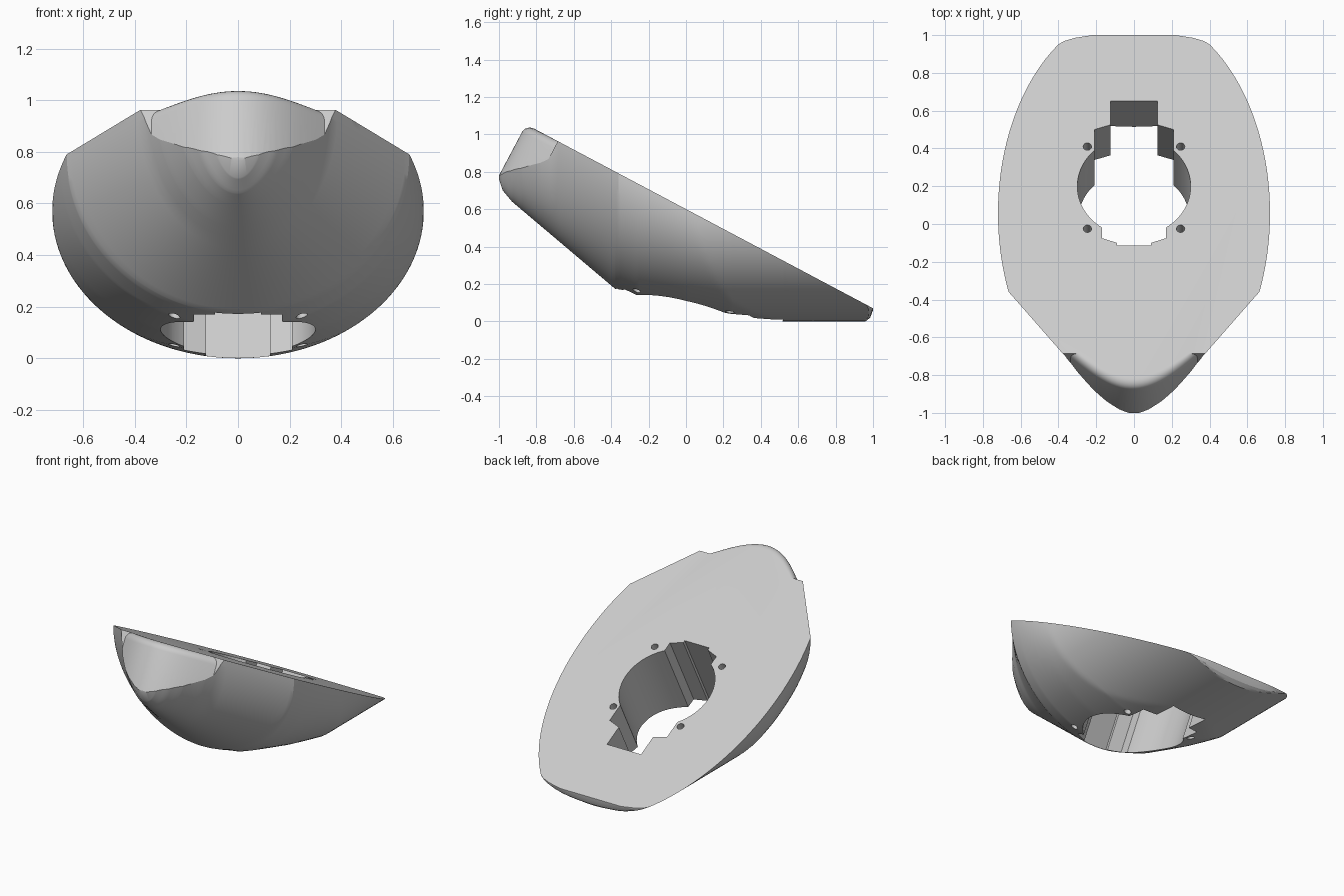
import bpy, bmesh, math
from mathutils import Matrix

cube = bpy.data.objects.get("Cube")
if cube:
    bpy.data.objects.remove(cube)

SLOPE = 0.53
TILT = math.atan(SLOPE)
RX, RZ = 0.72, 0.57          # elliptical body, axis along y
# frame lying on the sloped top face
FRAME = Matrix.Translation((0, 0, 0.07 + SLOPE)) @ Matrix.Rotation(-TILT, 4, 'X')

KEEL = [(-1, .76), (-.98, .7), (-.93, .64), (-.38, .175), (-.26, .12),
        (0, .06), (.24, .02), (.52, 0), (.96, 0), (.985, .02), (1, .06)]
BOW = [(-1, .09), (-.98, .13), (-.94, .19), (-.88, .25), (-.78, .32), (-.7, .365), (-.36, .663)]
STERN = [(.95, .405), (.97, .365), (.985, .315), (1, .22)]


def interp(table, y):
    for (a, va), (b, vb) in zip(table, table[1:]):
        if y <= b:
            return va + (vb - va) * (y - a) / (b - a)
    return table[-1][1]


def rim_z(y):
    return 0.07 + SLOPE * (1 - y)


def half_width(y):
    if y < -.36:
        return interp(BOW, y)
    if y > .95:
        return interp(STERN, y)
    return RX * math.sqrt(1 - ((rim_z(y) - RZ) / RZ) ** 2)


def new_object(name, bm):
    bm.normal_update()
    mesh = bpy.data.meshes.new(name)
    bm.to_mesh(mesh)
    bm.free()
    ob = bpy.data.objects.new(name, mesh)
    bpy.context.collection.objects.link(ob)
    return ob


def skin(bm, loops):
    """Close a stack of counter-clockwise loops, first to last, into a solid."""
    rings = [[bm.verts.new(p) for p in loop] for loop in loops]
    n = len(rings[0])
    for a, b in zip(rings, rings[1:]):
        for i in range(n):
            j = (i + 1) % n
            bm.faces.new((a[i], a[j], b[j], b[i]))
    bm.faces.new(rings[0][::-1])
    bm.faces.new(rings[-1])


def layer(outline, z):
    return [(x, y / math.cos(TILT), z) for x, y in outline]


def boolean(ob, cutter, operation):
    mod = ob.modifiers.new(operation, 'BOOLEAN')
    mod.operation, mod.solver, mod.object = operation, 'EXACT', cutter
    bpy.context.view_layer.objects.active = ob
    bpy.ops.object.modifier_apply(modifier=mod.name)
    bpy.data.objects.remove(cutter)


# hull: half-elliptic sections lofted from stern to bow
stations = sorted({round(-1 + i / 40, 4) for i in range(81)}
                  | {y for y, _ in KEEL + BOW + STERN}, reverse=True)
SEG = 72
sections = []
for y in stations:
    w, top, keel = half_width(y), rim_z(y), interp(KEEL, y)
    loop = []
    for i in range(SEG + 1):
        x = w * math.sin(math.pi * (i / SEG - .5))
        bowl = top - (top - keel) * math.sqrt(max(0, 1 - (x / w) ** 2))
        barrel = RZ - RZ * math.sqrt(max(0, 1 - (x / RX) ** 2))
        loop.append((x, y, min(top, max(bowl, barrel))))
    sections.append(loop + [(w, y, top + .15), (-w, y, top + .15)])
bm = bmesh.new()
skin(bm, sections)
hull = new_object("sloped_hull", bm)


# trim: flat sloped top, shoulders and rounded nose
def trim_outline(inset):
    w, depth = .335 - inset, .17 - inset
    nose = []
    for i in range(29):
        x = -w + 2 * w * i / 28
        nose.append((x, -.685 - depth * math.cos(math.pi * x / (2 * w))))
    return [(-1, -.685)] + nose + [(1, -.685), (1, 1.5), (-1, 1.5)]


ROUND = .045
loops = [layer(trim_outline(0), -2)]
for i in range(7):
    a = math.pi / 2 * i / 6
    loops.append(layer(trim_outline(ROUND * (1 - math.cos(a))), ROUND * (math.sin(a) - 1)))
bm = bmesh.new()
skin(bm, loops)
bm.transform(FRAME)
boolean(hull, new_object("trim_cutter", bm), 'INTERSECT')

# central keyed opening, right side traced from the front to the back
R, CY = .3, .2
start, end = -math.acos(.17 / R), math.acos(.21 / R)
half = [(.09, -.115), (.09, -.1), (.17, -.075)]
for i in range(29):
    a = start + (end - start) * i / 28
    half.append((R * math.cos(a), CY + R * math.sin(a) * math.cos(TILT)))
half += [(.21, .5), (.125, .525), (.125, .65)]
keyhole = half + [(-x, y) for x, y in reversed(half)]
bm = bmesh.new()
skin(bm, [layer(keyhole, -1.5), layer(keyhole, .5)])
# four screw holes around it
for x in (-.247, .247):
    for y in (.41, -.025):
        ring = [(x + .022 * math.cos(a), y + .022 * math.sin(a) * math.cos(TILT))
                for a in (math.tau * i / 20 for i in range(20))]
        skin(bm, [layer(ring, -1.5), layer(ring, .5)])
bm.transform(FRAME)
boolean(hull, new_object("opening_cutter", bm), 'DIFFERENCE')

# material and shading
mat = bpy.data.materials.new("light_grey")
mat.use_nodes = True
colour = (.6, .6, .6, 1)
mat.diffuse_color = colour
mat.node_tree.nodes["Principled BSDF"].inputs["Base Color"].default_value = colour
hull.data.materials.clear()
hull.data.materials.append(mat)
bpy.ops.object.select_all(action='DESELECT')
hull.select_set(True)
bpy.context.view_layer.objects.active = hull
bpy.ops.object.shade_smooth_by_angle(angle=math.radians(25))
